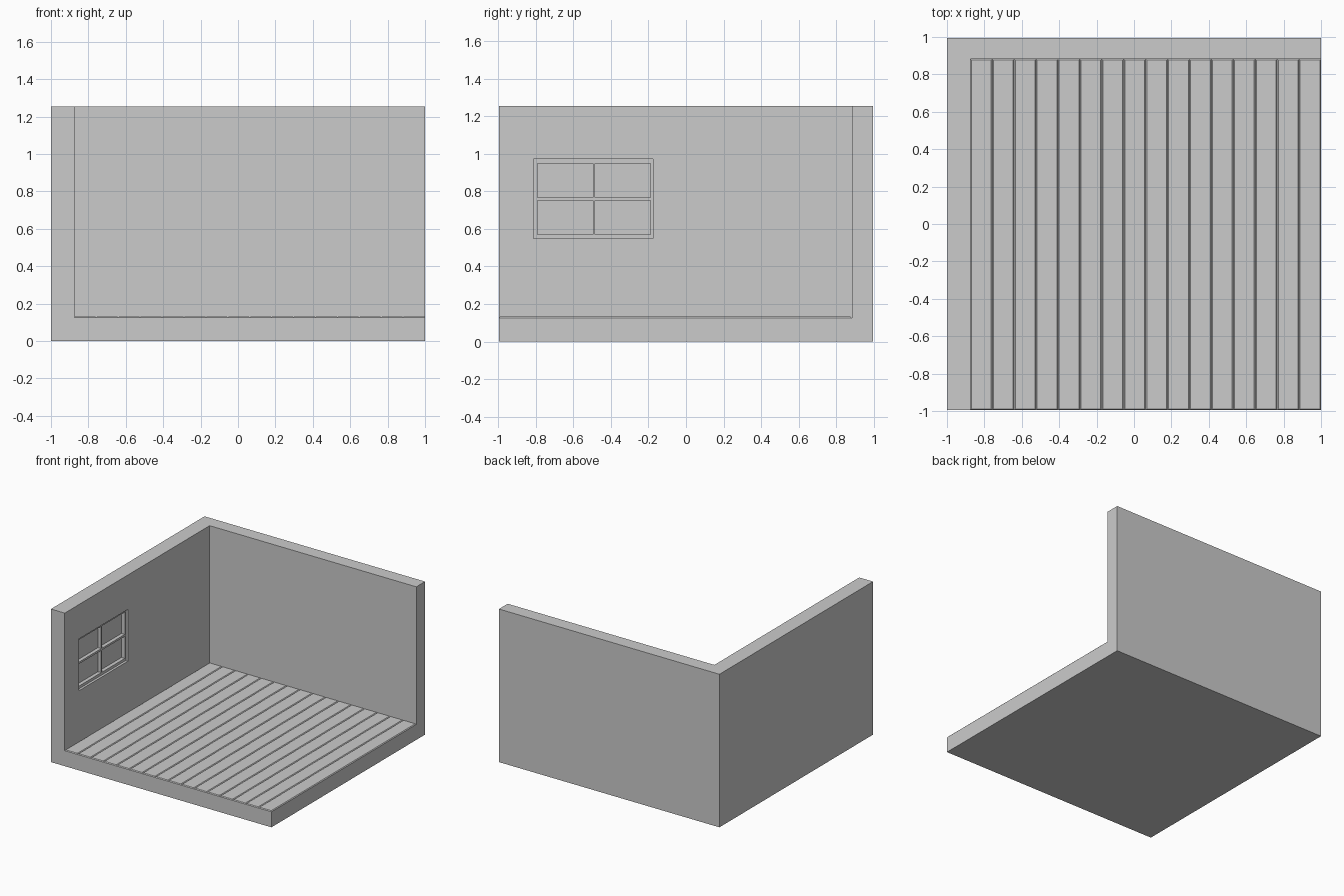
import bpy, bmesh

if "Cube" in bpy.data.objects:
    bpy.data.objects.remove(bpy.data.objects["Cube"])

X, Y, H = 1.0, 0.995, 1.255        # outer half sizes and height
WALL_X, WALL_Y = -0.875, 0.882     # inner wall faces
SLAB, FLOOR = 0.125, 0.133         # slab top, plank top


def box(name, x, y, z, top_bevel=0.0):
    """Axis-aligned box from (min, max) pairs, optionally with chamfered top edges."""
    bm = bmesh.new()
    bmesh.ops.create_cube(bm, size=1)
    for v in bm.verts:
        v.co = [r[0] if c < 0 else r[1] for c, r in zip(v.co, (x, y, z))]
    if top_bevel:
        top = [e for e in bm.edges if all(v.co.z == max(u.co.z for u in bm.verts) for v in e.verts)]
        bmesh.ops.bevel(bm, geom=top, offset=top_bevel, segments=1, affect='EDGES')
    mesh = bpy.data.meshes.new(name)
    bm.to_mesh(mesh)
    bm.free()
    ob = bpy.data.objects.new(name, mesh)
    bpy.context.collection.objects.link(ob)
    return ob


def cut(target, cutter):
    """Subtract cutter from target and remove it."""
    mod = target.modifiers.new("cut", 'BOOLEAN')
    mod.operation = 'DIFFERENCE'
    mod.solver = 'EXACT'
    mod.object = cutter
    bpy.context.view_layer.objects.active = target
    bpy.ops.object.modifier_apply(modifier=mod.name)
    bpy.data.objects.remove(cutter)


# Slab and two walls as one solid
room = box("room_shell", (-X, X), (-Y, Y), (0, H))
cut(room, box("interior_cutter", (WALL_X, 2), (-2, WALL_Y), (SLAB, 2)))

# Window: shallow recess, then four deeper panes leaving frame and bars
cut(room, box("recess_cutter", (WALL_X - 0.02, -0.5), (-0.811, -0.176), (0.548, 0.973)))
for y in ((-0.791, -0.494), (-0.484, -0.189)):
    for z in ((0.57, 0.751), (0.767, 0.949)):
        cut(room, box("pane_cutter", (WALL_X - 0.05, -0.5), y, z))

# Floorboards with chamfered edges
COUNT = 16
step = (X - WALL_X) / COUNT
for i in range(COUNT):
    x0 = WALL_X + i * step
    box(f"floorboard_{i + 1}", (x0, x0 + step), (-Y, WALL_Y), (SLAB, FLOOR), 0.006)
